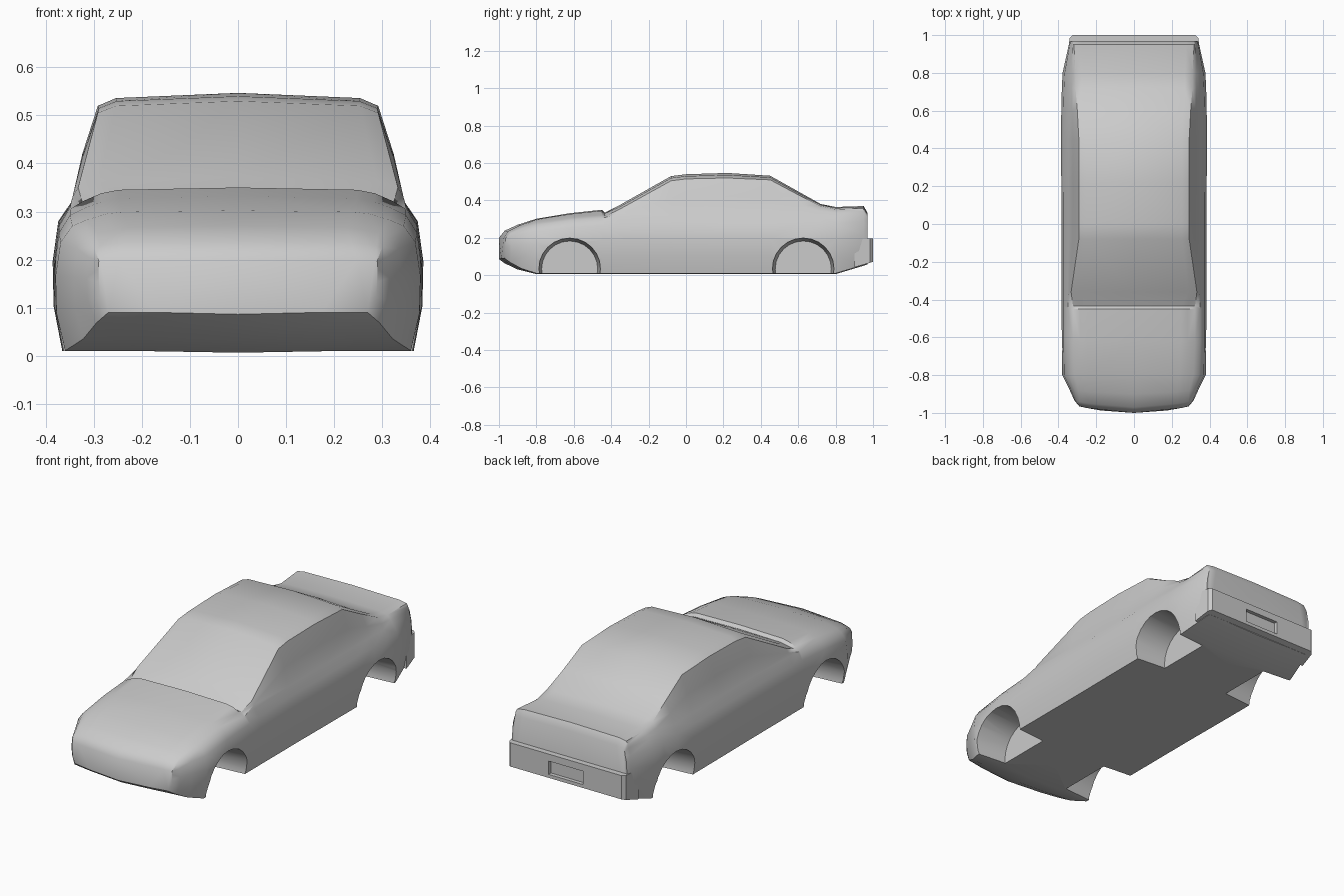
import bpy, bmesh, math
from mathutils import Matrix

cube = bpy.data.objects.get("Cube")
if cube:
    bpy.data.objects.remove(cube, do_unlink=True)

paint = bpy.data.materials.new("light_grey_paint")
paint.use_nodes = True
paint.diffuse_color = (0.6, 0.6, 0.6, 1)
paint.node_tree.nodes["Principled BSDF"].inputs["Base Color"].default_value = (0.6, 0.6, 0.6, 1)


def lerp(a, b, t):
    return a + (b - a) * t


def make_object(name, bm):
    bmesh.ops.recalc_face_normals(bm, faces=bm.faces)
    mesh = bpy.data.meshes.new(name)
    bm.to_mesh(mesh)
    bm.free()
    mesh.materials.append(paint)
    obj = bpy.data.objects.new(name, mesh)
    bpy.context.collection.objects.link(obj)
    return obj


def smooth(obj, degrees):
    bpy.ops.object.select_all(action='DESELECT')
    obj.select_set(True)
    bpy.context.view_layer.objects.active = obj
    bpy.ops.object.shade_smooth_by_angle(angle=math.radians(degrees))


def cut(obj, cutters):
    # Carve the cutters out of the object, then discard them
    for cutter in cutters:
        cutter.hide_render = True
        mod = obj.modifiers.new("cut", 'BOOLEAN')
        mod.operation = 'DIFFERENCE'
        mod.solver = 'EXACT'
        mod.object = cutter
    graph = bpy.context.evaluated_depsgraph_get()
    result = bpy.data.meshes.new_from_object(obj.evaluated_get(graph))
    obj.modifiers.clear()
    obj.data = result
    for cutter in cutters:
        bpy.data.objects.remove(cutter, do_unlink=True)


def half_section(floor, side, shoulder, belt, edge, edge_z, crown):
    # Half of one cross-section, from floor centre to roof centre
    rise = belt - floor
    return [
        (0, floor - 0.004),
        (side * 0.6, floor),
        (side - 0.02, floor),
        (side - 0.002, floor + rise * 0.3),
        (side, floor + rise * 0.6),
        (lerp(side, shoulder, 0.3), floor + rise * 0.87),
        (shoulder, belt),
        (lerp(shoulder, edge, 0.45) + 0.002, lerp(belt, edge_z, 0.5)),
        (edge, edge_z),
        (edge * 0.87, lerp(edge_z, crown, 0.6)),
        (0, crown),
    ]


# Body stations: y, floor, side, shoulder, belt, top edge x, top edge z, crown
stations = [
    (-1.0, .09, .29, .29, .195, .285, .198, .2),
    (-.97, .068, .315, .30, .225, .27, .232, .238),
    (-.90, .035, .342, .315, .25, .262, .262, .27),
    (-.80, .01, .38, .345, .27, .275, .295, .302),
    (-.62, .01, .383, .35, .292, .285, .32, .332),
    (-.45, .01, .383, .35, .305, .285, .338, .35),
    (-.435, .01, .383, .35, .308, .285, .323, .335),
    (-.36, .01, .383, .35, .312, .333, .35, .372),
    (-.08, .01, .383, .347, .32, .292, .505, .53),
    (0, .01, .383, .347, .32, .29, .515, .54),
    (.22, .01, .385, .347, .32, .292, .52, .547),
    (.45, .01, .386, .347, .32, .292, .51, .532),
    (.6, .01, .385, .347, .318, .3, .43, .448),
    (.72, .01, .382, .345, .315, .31, .37, .381),
    (.8, .01, .378, .342, .315, .31, .352, .365),
    (.95, .055, .345, .33, .325, .318, .358, .37),
    (.97, .062, .335, .325, .29, .315, .325, .335),
]

bm = bmesh.new()
rings = []
for y, *shape in stations:
    bow = 0.035 * max(0, min(1, (-y - 0.8) / 0.2))
    half = half_section(*shape)
    right = [(-x, z) for x, z in half[-2:0:-1]]
    rings.append([bm.verts.new((x, y + bow * (x / 0.29) ** 2, z)) for x, z in half + right])
count = len(rings[0])
for a, b in zip(rings, rings[1:]):
    for i in range(count):
        j = (i + 1) % count
        bm.faces.new((a[i], a[j], b[j], b[i]))
# Nose and tail caps, in vertical strips across the width
for ring in (rings[0], rings[-1]):
    for side in (1, -1):
        for i in range(5):
            low = [ring[side * i], ring[side * (i + 1)]]
            high = [ring[10 - i - 1 if side > 0 else 10 + i + 1], ring[10 - i if side > 0 else 10 + i]]
            bm.faces.new(list(dict.fromkeys(low + high)))
bmesh.ops.triangulate(bm, faces=[f for f in bm.faces if len(f.verts) == 4])
body = make_object("body_shell", bm)

# Wheel wells, tapering inward
wells = []
for y in (-0.622, 0.627):
    for side in (1, -1):
        bm = bmesh.new()
        bmesh.ops.create_cone(bm, cap_ends=True, segments=24, radius1=0.15, radius2=0.176, depth=0.3)
        turn = Matrix.Rotation(side * math.pi / 2, 4, 'Y')
        bm.transform(Matrix.Translation((side * 0.35, y, 0.033)) @ turn)
        wells.append(make_object("wheel_well_cutter", bm))
cut(body, wells)
smooth(body, 42)

# Rear bumper, wrapping the tail, with a plate recess
bm = bmesh.new()
outline = [(-.352, .9), (.352, .9), (.34, .985), (.325, 1), (-.325, 1), (-.34, .985)]
floors = [.042, .042, .067, .072, .072, .067]
low = [bm.verts.new((x, y, z)) for (x, y), z in zip(outline, floors)]
high = [bm.verts.new((x, y, .197)) for x, y in outline]
bm.faces.new(low)
bm.faces.new(high)
for i in range(len(low)):
    j = (i + 1) % len(low)
    bm.faces.new((low[i], low[j], high[j], high[i]))
bumper = make_object("rear_bumper", bm)
bm = bmesh.new()
bmesh.ops.create_cube(bm, size=1)
bm.transform(Matrix.Translation((0, 1, .125)) @ Matrix.Diagonal((.2, .04, .07, 1)))
cut(bumper, [make_object("plate_recess_cutter", bm)])
smooth(bumper, 35)
